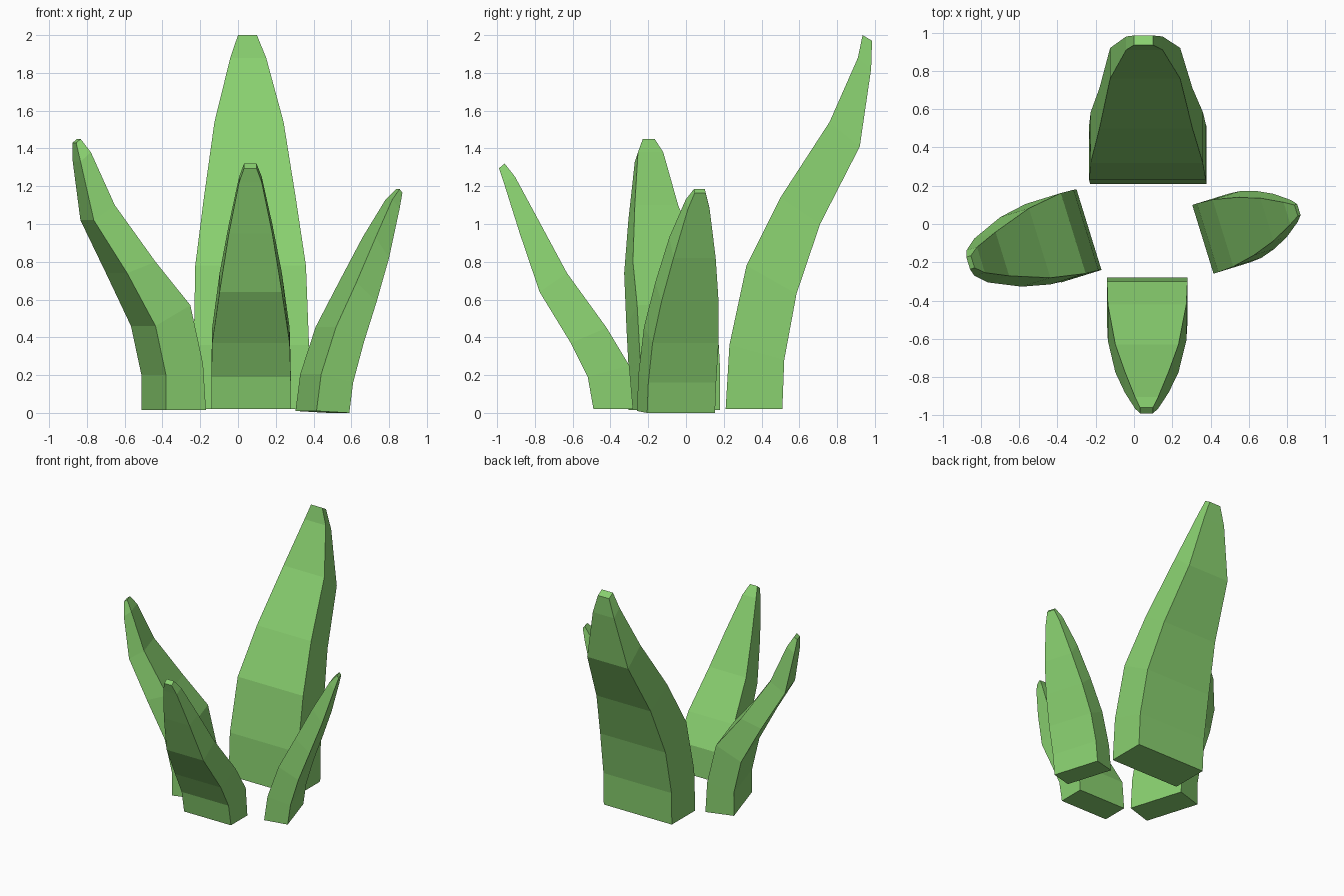
import bpy, bmesh, math
from mathutils import Matrix

old = bpy.data.objects.get("Cube")
if old:
    bpy.data.objects.remove(old)

green = bpy.data.materials.new("leaf_green")
colour = (0.25, 0.63, 0.16, 1)
green.diffuse_color = colour
green.use_nodes = True
green.node_tree.nodes["Principled BSDF"].inputs["Base Color"].default_value = colour


def leaf(name, base, angle, inner, outer, widths, drift=0):
    """Loft a tapering box along +x from inner and outer (reach, height)
    profiles, then turn it by angle and set its inner foot on base."""
    bm = bmesh.new()
    rings = []
    for i, ((ri, zi), (ro, zo), w) in enumerate(zip(inner, outer, widths)):
        s = drift * i / (len(widths) - 1)
        corners = ((ri, s - w, zi), (ro, s - w, zo), (ro, s + w, zo), (ri, s + w, zi))
        rings.append([bm.verts.new(c) for c in corners])
    for a, b in zip(rings, rings[1:]):
        for k in range(4):
            n = (k + 1) % 4
            bm.faces.new((a[k], a[n], b[n], b[k]))
    bm.faces.new(rings[0][::-1])
    bm.faces.new(rings[-1])
    bmesh.ops.recalc_face_normals(bm, faces=bm.faces)
    place = Matrix.Translation((*base, 0)) @ Matrix.Rotation(math.radians(angle), 4, "Z")
    bm.transform(place)
    mesh = bpy.data.meshes.new(name)
    bm.to_mesh(mesh)
    bm.free()
    mesh.materials.append(green)
    bpy.context.collection.objects.link(bpy.data.objects.new(name, mesh))


# Tall back leaf
leaf("back_leaf", (0.075, 0.21), 90,
     [(0, .02), (.02, .36), (.11, .78), (.29, 1.14), (.55, 1.54), (.70, 1.88), (.725, 2)],
     [(.30, .02), (.31, .28), (.375, .63), (.50, 1), (.71, 1.41), (.77, 1.82), (.775, 1.97)],
     [.305, .305, .293, .243, .183, .095, .05], drift=.025)

# Front leaf
leaf("front_leaf", (0.07, -0.28), -90,
     [(0, .02), (.02, .25), (.14, .45), (.35, .74), (.49, 1.0), (.625, 1.25), (.68, 1.32)],
     [(.21, .02), (.24, .19), (.33, .37), (.495, .64), (.60, .95), (.685, 1.22), (.71, 1.295)],
     [.21, .21, .205, .165, .115, .06, .033], drift=-.005)

# Right leaf
leaf("right_leaf", (-0.235, -0.03), 197.2,
     [(0, .015), (.015, .26), (.084, .57), (.267, .80), (.47, 1.1), (.586, 1.38), (.63, 1.45)],
     [(.22, .015), (.22, .20), (.277, .46), (.424, .74), (.586, 1.02), (.643, 1.33), (.655, 1.43)],
     [.22, .22, .22, .19, .12, .07, .033], drift=-.02)

# Left leaf
leaf("left_leaf", (0.36, -0.08), 17.2,
     [(0, .01), (.026, .205), (.11, .455), (.23, .69), (.35, .93), (.46, 1.13), (.51, 1.185)],
     [(.182, 0), (.203, .16), (.263, .37), (.343, .59), (.424, .82), (.50, 1.08), (.525, 1.165)],
     [.188, .188, .183, .158, .117, .06, .03])
